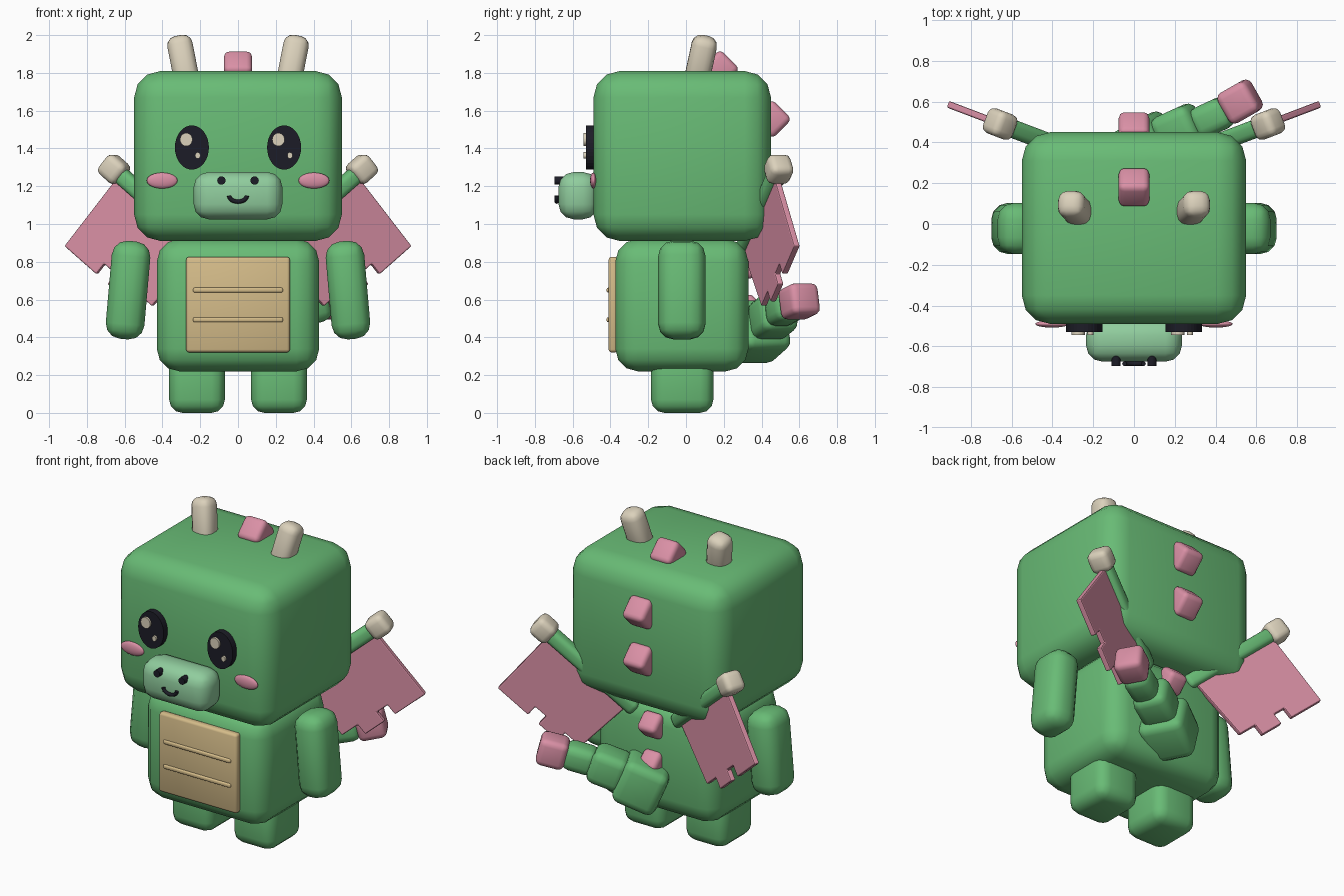
import bpy, bmesh, math
from mathutils import Matrix, Vector, Euler

if "Cube" in bpy.data.objects:
    bpy.data.objects.remove(bpy.data.objects["Cube"])


def material(name, rgb):
    m = bpy.data.materials.new(name)
    m.diffuse_color = (*rgb, 1)
    m.use_nodes = True
    m.node_tree.nodes["Principled BSDF"].inputs["Base Color"].default_value = m.diffuse_color
    return m


GREEN = material("green", (0.14, 0.50, 0.18))
MINT = material("light green", (0.28, 0.61, 0.34))
PINK = material("pink", (0.70, 0.28, 0.38))
BONE = material("bone", (0.71, 0.64, 0.50))
TAN = material("tan", (0.66, 0.50, 0.25))
BLACK = material("black", (0.012, 0.012, 0.02))


def finish(bm, name, mat, bevel=0, segs=3, mirror=False, smooth=True):
    """Turn a bmesh in world coordinates into an object."""
    bmesh.ops.recalc_face_normals(bm, faces=bm.faces)
    me = bpy.data.meshes.new(name)
    for f in bm.faces:
        f.smooth = smooth
    bm.to_mesh(me)
    bm.free()
    me.materials.append(mat)
    ob = bpy.data.objects.new(name, me)
    bpy.context.collection.objects.link(ob)
    if bevel:
        b = ob.modifiers.new("round", 'BEVEL')
        b.width, b.segments = bevel, segs
        b.limit_method = 'ANGLE'
    if mirror:
        ob.modifiers.new("mirror", 'MIRROR')
    return ob


def box(name, mat, centre, size, bevel, rot=None, **kw):
    """Rounded box; rot is a rotation matrix."""
    bm = bmesh.new()
    r = rot.to_4x4() if rot else Matrix()
    m = Matrix.Translation(centre) @ r @ Matrix.Diagonal((*size, 1))
    bmesh.ops.create_cube(bm, size=1, matrix=m)
    return finish(bm, name, mat, bevel, **kw)


def disc(name, mat, x, z, rx, rz, y0, y1, mirror=False):
    """Oval plate facing the front, from y0 to y1."""
    bm = bmesh.new()
    m = (Matrix.Translation((x, (y0 + y1) / 2, z)) @ Matrix.Diagonal((rx, 1, rz, 1))
         @ Matrix.Rotation(math.pi / 2, 4, 'X'))
    bmesh.ops.create_cone(bm, cap_ends=True, segments=32, radius1=1, radius2=1,
                          depth=abs(y1 - y0), matrix=m)
    return finish(bm, name, mat, mirror=mirror, smooth=False)


def euler(x, y, z):
    return Euler((math.radians(x), math.radians(y), math.radians(z))).to_matrix()


# Head, body and limbs
box("head", GREEN, (0, -0.02, 1.36), (1.10, 0.94, 0.90), 0.14)
box("body", GREEN, (0, -0.022, 0.57), (0.86, 0.705, 0.70), 0.12)
box("legs", GREEN, (0.217, -0.02, 0.17), (0.295, 0.33, 0.34), 0.07, mirror=True)
box("arms", GREEN, (0.582, -0.022, 0.65), (0.205, 0.25, 0.52), 0.08,
    euler(0, -5, 0), mirror=True)

# Belly plate with two ridges
box("belly_plate", TAN, (0, -0.385, 0.573), (0.55, 0.05, 0.505), 0.015, segs=2)
for z in (0.65, 0.493):
    box("belly_ridge", TAN, (0, -0.409, z), (0.475, 0.022, 0.026), 0.008, segs=2)

# Snout, nostrils and mouth
box("snout", MINT, (0, -0.57, 1.15), (0.47, 0.21, 0.25), 0.08)
disc("nostrils", BLACK, 0.088, 1.23, 0.022, 0.022, -0.695, -0.64, mirror=True)
curve = bpy.data.curves.new("mouth", 'CURVE')
curve.dimensions = '3D'
curve.bevel_depth = 0.011
curve.use_fill_caps = True
spline = curve.splines.new('POLY')
spline.points.add(12)
for i, p in enumerate(spline.points):
    a = math.pi * (1 + i / 12)
    p.co = (0.047 * math.cos(a), -0.685, 1.15 + 0.032 * math.sin(a), 1)
curve.materials.append(BLACK)
bpy.context.collection.objects.link(bpy.data.objects.new("mouth", curve))

# Eyes with highlights (highlights sit on the same side of both eyes)
for x in (-0.244, 0.244):
    disc("eye", BLACK, x, 1.405, 0.09, 0.117, -0.53, -0.48)
    disc("eye_highlight", BONE, x - 0.03, 1.447, 0.033, 0.035, -0.543, -0.52)
    disc("eye_glint", BONE, x + 0.031, 1.363, 0.014, 0.017, -0.543, -0.52)

# Cheeks
bm = bmesh.new()
bmesh.ops.create_uvsphere(bm, u_segments=24, v_segments=12, radius=1,
                          matrix=Matrix.Translation((0.402, -0.49, 1.23))
                          @ Matrix.Diagonal((0.082, 0.018, 0.042, 1)))
finish(bm, "cheeks", PINK, mirror=True)

# Horns lean outward and back
box("horns", BONE, (0.29, 0.078, 1.86), (0.135, 0.135, 0.28), 0.05,
    euler(-12, 11, 0), mirror=True)

# Spikes along the crown and back
for y, z, s in ((0.18, 1.82, 0.15), (0.455, 1.555, 0.15), (0.455, 1.255, 0.15),
                (0.335, 0.79, 0.13), (0.335, 0.55, 0.125)):
    box("back_spike", PINK, (0, y, z), (s, s, s), 0.03, euler(45, 0, 0))

# Tail curling to one side
tail = [((0.05, 0.37, 0.43), 0.27, 0.28), ((0.22, 0.46, 0.51), 0.22, 0.21),
        ((0.38, 0.52, 0.55), 0.20, 0.16), ((0.52, 0.60, 0.59), 0.17, 0.17)]
for i, (c, length, thick) in enumerate(tail):
    a, b = tail[max(i - 1, 0)][0], tail[min(i + 1, 3)][0]
    rot = (Vector(b) - Vector(a)).to_track_quat('X', 'Z').to_matrix()
    last = i == 3
    box("tail_tip" if last else "tail_segment", PINK if last else GREEN, c,
        (length, thick, thick), 0.035 if last else 0.05, rot)

# Wings: u runs along the bar, v down the membrane, n is the plane normal
out = Vector((0.935, 0.354, 0))
up = Vector((0, 0, 1))
t = math.radians(39.5)
u = out * math.cos(t) + up * math.sin(t)
v = out * math.sin(t) - up * math.cos(t)
n = v.cross(u)
rot = Matrix((u, n, -v)).transposed()
if rot.determinant() < 0:
    n.negate()
    rot = Matrix((u, n, -v)).transposed()
base = Vector((0.18, 0.31, 0.87))
box("wing_bars", GREEN, base + u * 0.29, (0.68, 0.09, 0.09), 0.03, rot, mirror=True)
box("wing_knobs", BONE, base + u * 0.66, (0.13, 0.13, 0.13), 0.035, rot, mirror=True)
outline = [(0, 0), (0.615, 0), (0.615, 0.49), (0.38, 0.49), (0.38, 0.42), (0.30, 0.42),
           (0.30, 0.49), (0.15, 0.49), (0.15, 0.42), (0.03, 0.42)]
bm = bmesh.new()
face = bm.faces.new([bm.verts.new(base + u * a + v * b - n * 0.017) for a, b in outline])
ext = bmesh.ops.extrude_face_region(bm, geom=[face])
bmesh.ops.translate(bm, vec=n * 0.034,
                    verts=[g for g in ext["geom"] if isinstance(g, bmesh.types.BMVert)])
finish(bm, "wing_membranes", PINK, 0.008, 2, mirror=True, smooth=False)
